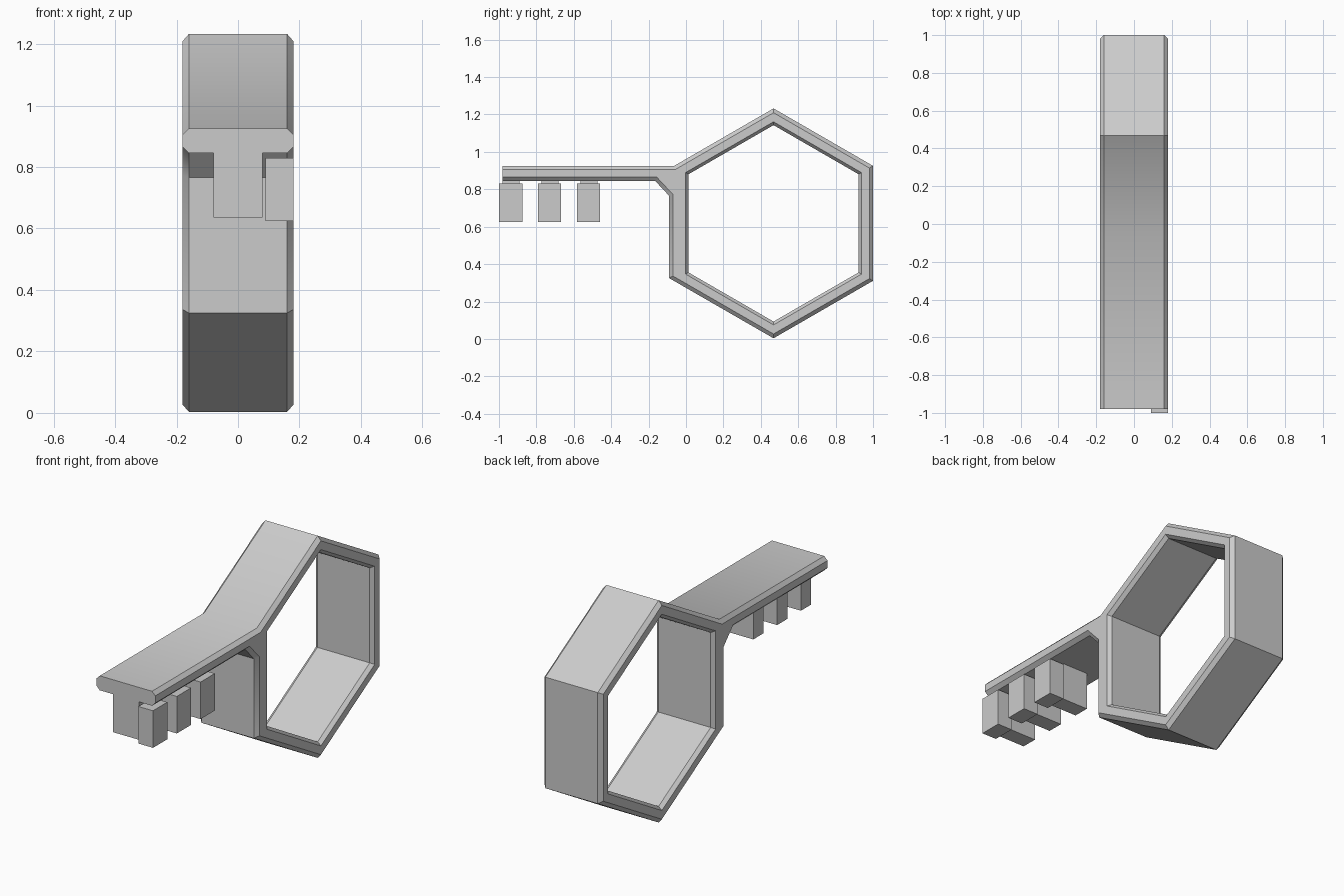
import bpy, bmesh, math
from mathutils import Vector

if "Cube" in bpy.data.objects:
    bpy.data.objects.remove(bpy.data.objects["Cube"])

GREY = (0.6, 0.6, 0.6, 1)
mat = bpy.data.materials.new("plain grey")
mat.use_nodes = True
mat.diffuse_color = GREY
mat.node_tree.nodes["Principled BSDF"].inputs["Base Color"].default_value = GREY

HALF, CHAMFER = 0.18, 0.02          # half width and edge bevel
CENTRE = Vector((0.468, 0.618))     # hexagon centre in (y, z)
TIP = -0.98                         # free end of the bar


def hexagon(radius):
    return [CENTRE + radius * Vector((math.sin(i * math.pi / 3), math.cos(i * math.pi / 3)))
            for i in range(6)]


def inset(points, d):
    """Move a clockwise outline inward by d with mitred corners."""
    result = []
    for i, p in enumerate(points):
        a = (p - points[i - 1]).normalized()
        b = (points[(i + 1) % len(points)] - p).normalized()
        na, nb = Vector((a.y, -a.x)), Vector((b.y, -b.x))
        result.append(p + (na + nb) * d / (1 + na.dot(nb)))
    return result


def finish(bm, name):
    bmesh.ops.recalc_face_normals(bm, faces=bm.faces)
    mesh = bpy.data.meshes.new(name)
    bm.to_mesh(mesh)
    bm.free()
    mesh.materials.append(mat)
    obj = bpy.data.objects.new(name, mesh)
    bpy.context.collection.objects.link(obj)
    return obj


def box(name, x0, x1, y0, y1, z0, z1):
    bm = bmesh.new()
    bmesh.ops.create_cube(bm, size=1)
    for v in bm.verts:
        v.co = ((x0, x1)[v.co.x > 0], (y0, y1)[v.co.y > 0], (z0, z1)[v.co.z > 0])
    return finish(bm, name)


# Hexagonal bow and flat bar share one outline, clockwise in (y, z)
hexa = hexagon(0.6145)
outline = hexa[:4] + [Vector(p) for p in (
    (-0.09, 0.325), (-0.09, 0.765), (-0.165, 0.845),
    (TIP, 0.845), (TIP, 0.925), (-0.064, 0.925))]
outline_small = inset(outline, CHAMFER)
for p in outline_small:
    if p.x < -0.9:
        p.x = TIP                   # the bar end is cut square
hole, hole_wide = hexagon(0.525), hexagon(0.543)

bm = bmesh.new()


def wall(full, edge):
    """Sweep an outline across the width with bevelled rims; return the rim edges."""
    flat = HALF - CHAMFER
    rings = [[bm.verts.new((x, p.x, p.y)) for p in pts] for x, pts in
             ((-HALF, edge), (-flat, full), (flat, full), (HALF, edge))]
    n = len(full)
    for r0, r1 in zip(rings, rings[1:]):
        for i in range(n):
            j = (i + 1) % n
            bm.faces.new((r0[i], r0[j], r1[j], r1[i]))
    return [[bm.edges.get((r[i], r[(i + 1) % n])) for i in range(n)]
            for r in (rings[0], rings[-1])]


for outer, inner in zip(wall(outline, outline_small), wall(hole, hole_wide)):
    bmesh.ops.triangle_fill(bm, use_beauty=True, use_dissolve=False, edges=outer + inner)
body = finish(bm, "bow_and_bar")

bpy.ops.object.select_all(action="DESELECT")
body.select_set(True)
bpy.context.view_layer.objects.active = body
bpy.ops.object.shade_smooth_by_angle(angle=math.radians(35))

# Two rows of three teeth under the bar
for i in range(3):
    y = -0.935 + i * 0.208
    box(f"middle_tooth_{i + 1}", -0.08, 0.08, y - 0.045, y + 0.045, 0.635, 0.85)
    box(f"left_tooth_{i + 1}", 0.09, 0.18, y - 0.065, y + 0.06, 0.625, 0.83)
